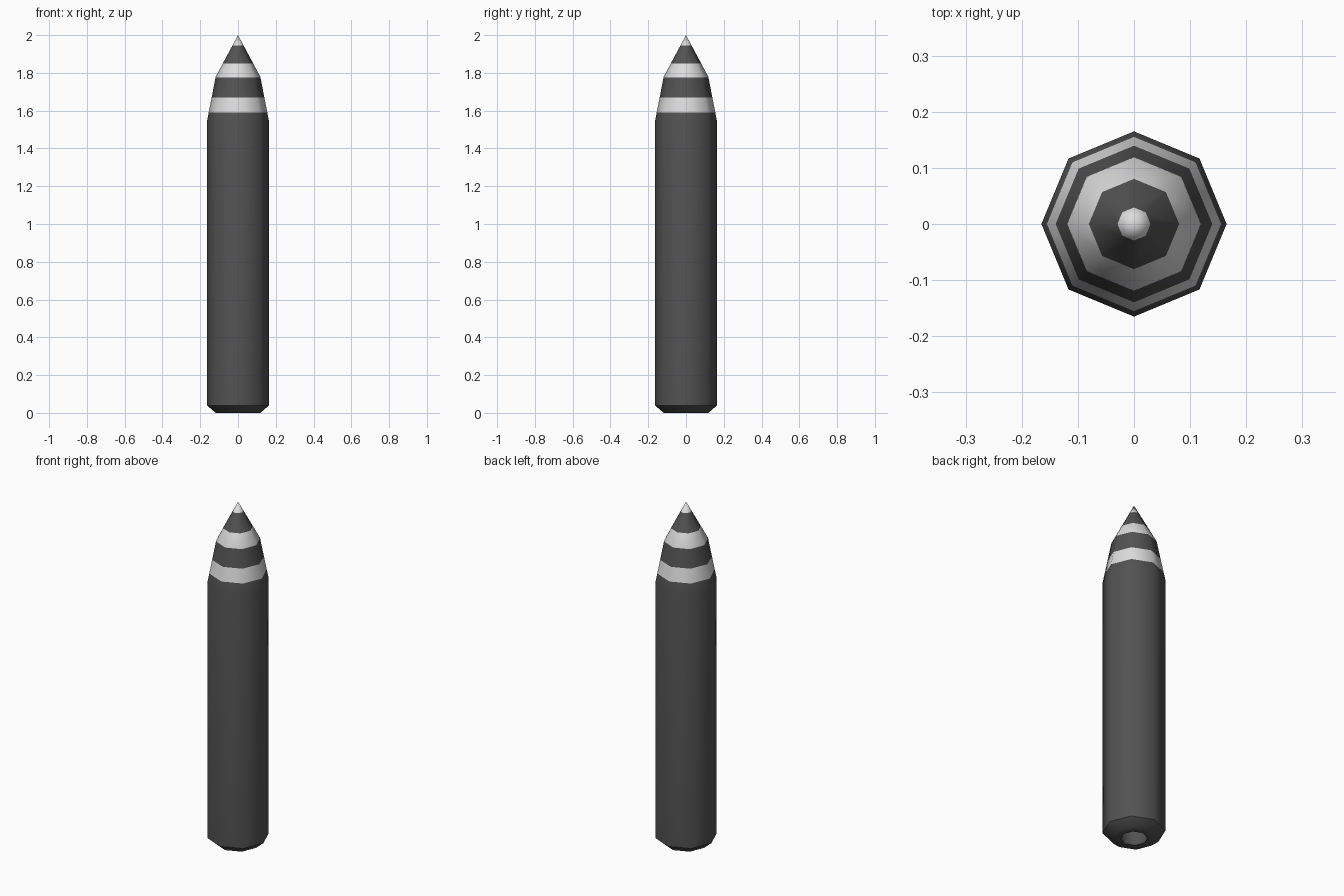
import bpy, bmesh, math

if "Cube" in bpy.data.objects:
    bpy.data.objects.remove(bpy.data.objects["Cube"])

SIDES = 8


def material(name, value):
    m = bpy.data.materials.new(name)
    m.diffuse_color = (value, value, value, 1)
    m.use_nodes = True
    m.node_tree.nodes["Principled BSDF"].inputs["Base Color"].default_value = m.diffuse_color
    return m


dark = material("dark grey", 0.085)
light = material("light grey", 0.72)


def nose_radius(z):
    # ogive nose made of two straight tapers
    if z <= 1.78:
        return 0.165 - (z - 1.54) / 0.24 * 0.047
    return 0.118 * (2.0 - z) / 0.22


# profile from the tail recess, round the bevelled base, up to the nose: (radius, z, colour above)
profile = [(0.072, 0.12, 0), (0.072, 0.0, 0), (0.118, 0.0, 0), (0.165, 0.04, 0), (0.165, 1.54, 0)]
for z, colour in [(1.59, 1), (1.67, 0), (1.775, 1), (1.78, 1), (1.85, 0), (1.945, 1)]:
    profile.append((nose_radius(z), z, colour))

bm = bmesh.new()
rings = []
for r, z, c in profile:
    rings.append([bm.verts.new((r * math.cos(2 * math.pi * i / SIDES),
                                r * math.sin(2 * math.pi * i / SIDES), z)) for i in range(SIDES)])

# walls between rings, coloured in bands by height
for k in range(len(rings) - 1):
    for i in range(SIDES):
        j = (i + 1) % SIDES
        f = bm.faces.new((rings[k][i], rings[k][j], rings[k + 1][j], rings[k + 1][i]))
        f.material_index = profile[k][2]

# pointed tip and recess floor
tip = bm.verts.new((0, 0, 2.0))
for i in range(SIDES):
    f = bm.faces.new((rings[-1][i], rings[-1][(i + 1) % SIDES], tip))
    f.material_index = 1
bm.faces.new(rings[0][::-1])
bmesh.ops.recalc_face_normals(bm, faces=bm.faces)

mesh = bpy.data.meshes.new("pointed_body")
bm.to_mesh(mesh)
bm.free()
mesh.materials.append(dark)
mesh.materials.append(light)
body = bpy.data.objects.new("pointed_body", mesh)
bpy.context.collection.objects.link(body)
bpy.context.view_layer.objects.active = body
body.select_set(True)
bpy.ops.object.shade_smooth_by_angle(angle=math.radians(46))
